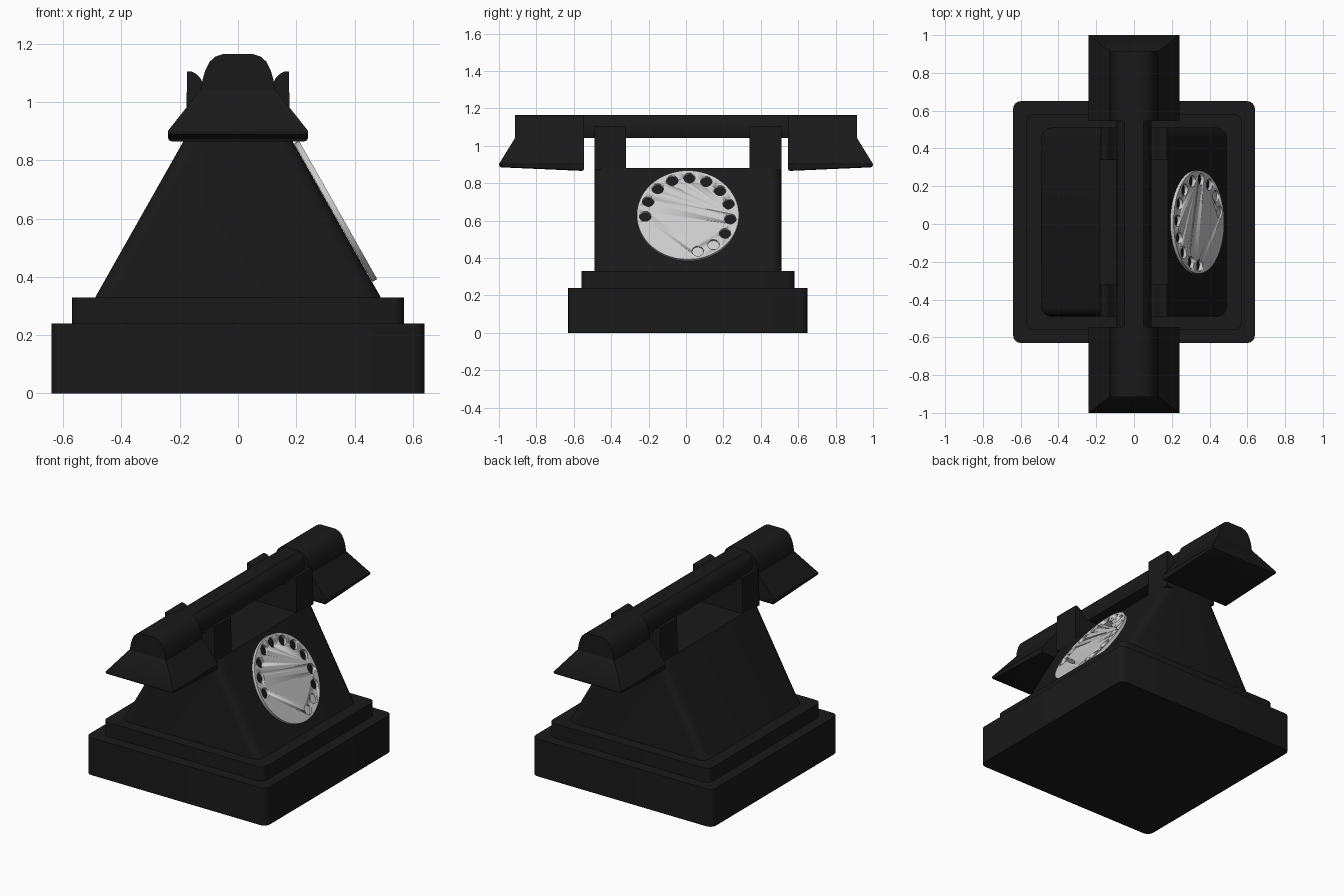
import bpy, bmesh, math
from mathutils import Matrix, Vector

if "Cube" in bpy.data.objects:
    bpy.data.objects.remove(bpy.data.objects["Cube"])

black = bpy.data.materials.new("black_bakelite")
black.diffuse_color = (0.01, 0.01, 0.01, 1)
black.use_nodes = True
black.node_tree.nodes["Principled BSDF"].inputs["Base Color"].default_value = black.diffuse_color
CY = 0.01  # y centre of the base and body


def finish(bm, name, mat=black, angle=35):
    bmesh.ops.recalc_face_normals(bm, faces=bm.faces[:])
    me = bpy.data.meshes.new(name)
    bm.to_mesh(me)
    bm.free()
    ob = bpy.data.objects.new(name, me)
    bpy.context.collection.objects.link(ob)
    if mat:
        me.materials.append(mat)
    bpy.ops.object.select_all(action='DESELECT')
    ob.select_set(True)
    bpy.context.view_layer.objects.active = ob
    bpy.ops.object.shade_smooth_by_angle(angle=math.radians(angle))
    return ob


def loft(rings):
    """Solid through rings of points with equal counts."""
    bm = bmesh.new()
    vs = [[bm.verts.new(p) for p in r] for r in rings]
    n = len(vs[0])
    for a, b in zip(vs, vs[1:]):
        for i in range(n):
            j = (i + 1) % n
            bm.faces.new((a[i], a[j], b[j], b[i]))
    bm.faces.new(vs[0][::-1])
    bm.faces.new(vs[-1])
    return bm


def rect(x, y0, y1, z):
    return [(-x, y0, z), (x, y0, z), (x, y1, z), (-x, y1, z)]


def round_corners(bm, width, seg=4):
    up = [e for e in bm.edges if abs(e.verts[0].co.z - e.verts[1].co.z) > 0.05]
    bmesh.ops.bevel(bm, geom=up, offset=width, segments=seg, profile=0.5, affect='EDGES')


def extrude_profile(half, y0, y1):
    """Mirror a right-hand x,z profile and extrude it along y."""
    prof = half + [(-x, z) for x, z in reversed(half)]
    return loft([[(x, y, z) for x, z in prof] for y in (y0, y1)])


# stepped base and tapered body
for name, x0, x1, hy, z0, z1, r in (
        ("base", 0.64, 0.64, 0.64, 0, 0.24, 0.04),
        ("base_step", 0.57, 0.57, 0.57, 0.24, 0.33, 0.04),
        ("body", 0.49, 0.179, 0.50, 0.33, 0.88, 0.05)):
    bm = loft([rect(x0, CY - hy, CY + hy, z0), rect(x1, CY - hy, CY + hy, z1)])
    round_corners(bm, r)
    finish(bm, name)

# cradle posts with upturned prongs
cradle = [(0.178, 0.87), (0.175, 1.105), (0.16, 1.105), (0.143, 1.097),
          (0.128, 1.08), (0.115, 1.055), (0.09, 1.04)]
for name, y0, y1 in (("cradle_front", -0.49, -0.32), ("cradle_back", 0.34, 0.51)):
    finish(extrude_profile(cradle, y0, y1), name)

# handset grip
grip = [(0.08, 1.04), (0.092, 1.08), (0.088, 1.11), (0.075, 1.14), (0.05, 1.163)]
finish(extrude_profile(grip, -0.56, 0.56), "handset_grip")

# handset ends: arched housing above a flared cup
arch = [(0.128, 1.035), (0.122, 1.075), (0.112, 1.11), (0.098, 1.138),
        (0.078, 1.156), (0.05, 1.165)]
for s, side in ((-1, "front"), (1, "back")):
    finish(extrude_profile(arch, s * 0.545, s * 0.915), "handset_end_" + side)
    low = rect(0.24, s * 0.545, s, 0.865)
    low = [(x, y, z + (0.02 if abs(y) > 0.9 else 0)) for x, y, z in low]
    bm = loft([low, rect(0.24, s * 0.545, s, 0.902),
               rect(0.13, s * 0.545, s * 0.915, 1.04)])
    rim = [e for e in bm.edges if all(v.co.z < 0.89 for v in e.verts)]
    bmesh.ops.bevel(bm, geom=rim, offset=0.012, segments=2, profile=0.5, affect='EDGES')
    finish(bm, "handset_cup_" + side)

# dial lying on the sloping right side
slope = math.atan2(0.311, 0.55)
u = Vector((0, 1, 0))
v = Vector((-math.sin(slope), 0, math.cos(slope)))
n = u.cross(v)
place = Matrix((u, v, n)).transposed().to_4x4()
place.translation = Vector((0.326, CY, 0.62))


def cylinder(bm, r, x, y, z0, z1, seg):
    bmesh.ops.create_cone(bm, cap_ends=True, segments=seg, radius1=r, radius2=r,
                          depth=z1 - z0,
                          matrix=place @ Matrix.Translation((x, y, (z0 + z1) / 2)))


bm = bmesh.new()
cylinder(bm, 0.273, 0, 0, 0.001, 0.02, 64)
dial = finish(bm, "dial", None)

# finger holes: ten go through, the last two are shallow
bm = bmesh.new()
for i in range(12):
    a = math.radians(182 - 23.5 * i)
    cylinder(bm, 0.031, 0.228 * math.cos(a), 0.228 * math.sin(a),
             -0.02 if i < 10 else 0.008, 0.05, 24)
cutter = finish(bm, "finger_hole_cutter", None)
cutter.hide_render = True

bpy.context.view_layer.objects.active = dial
cut = dial.modifiers.new("finger_holes", 'BOOLEAN')
cut.operation = 'DIFFERENCE'
cut.solver = 'EXACT'
cut.object = cutter
bpy.ops.object.modifier_apply(modifier=cut.name)
bpy.data.objects.remove(cutter)
